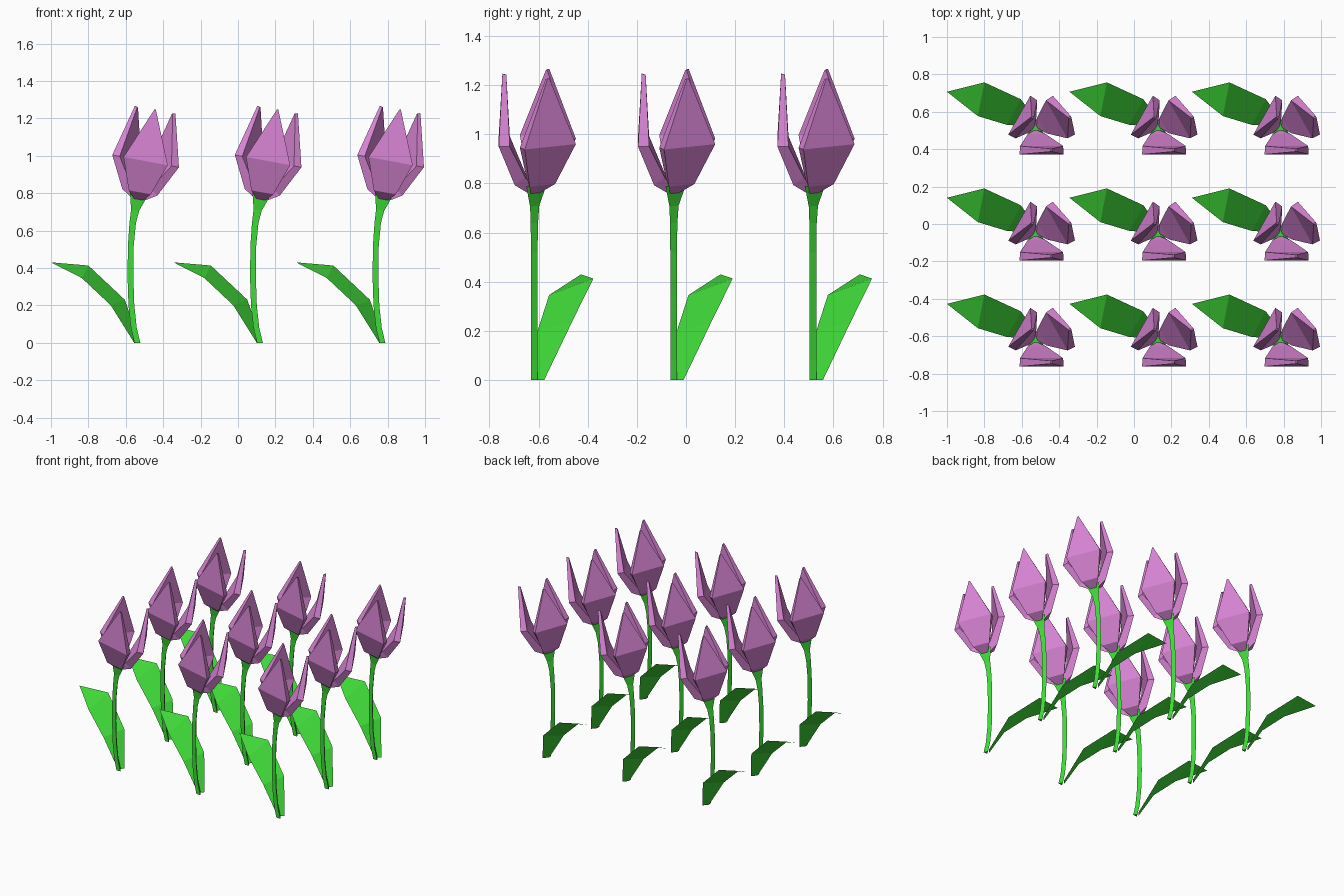
import bpy, math
from mathutils import Matrix, Vector

cube = bpy.data.objects.get("Cube")
if cube:
    bpy.data.objects.remove(cube, do_unlink=True)


def material(name, color):
    mat = bpy.data.materials.new(name)
    mat.diffuse_color = color
    mat.use_nodes = True
    mat.node_tree.nodes["Principled BSDF"].inputs["Base Color"].default_value = color
    return mat


def make_mesh(name, verts, faces, mat):
    mesh = bpy.data.meshes.new(name)
    mesh.from_pydata(verts, [], faces)
    mesh.materials.append(mat)
    return mesh


def loft(name, rings, mat):
    """Skin equal-length rings of points into a closed solid."""
    n = len(rings[0])
    verts = [p for ring in rings for p in ring]
    faces = [(k * n + i, k * n + (i + 1) % n, (k + 1) * n + (i + 1) % n, (k + 1) * n + i)
             for k in range(len(rings) - 1) for i in range(n)]
    faces += [tuple(reversed(range(n))), tuple(range(len(verts) - n, len(verts)))]
    return make_mesh(name, verts, faces, mat)


green = material("leaf green", (0.05, 0.70, 0.04, 1))
purple = material("petal purple", (0.68, 0.23, 0.65, 1))
TILT = math.radians(10.5)

# Three-sided stem that bends sideways and flares into a cup: x, z, radius
stem_path = [(0.117, 0, 0.018), (0.098, 0.08, 0.018), (0.085, 0.2, 0.018), (0.08, 0.35, 0.018),
             (0.082, 0.52, 0.018), (0.092, 0.64, 0.02), (0.105, 0.71, 0.025), (0.125, 0.795, 0.055)]
rings = []
for x, z, r in stem_path:
    lean = math.tan(TILT) if z > 0.7 else 0
    ring = []
    for a in (90, 210, 330):
        dx, dy = r * math.cos(math.radians(a)), r * math.sin(math.radians(a))
        ring.append((x + dx, -0.055 + dy, z - dx * lean))
    rings.append(ring)
stem = loft("stem", rings, green)

# Leaf: a thin folded blade
leaf = make_mesh("leaf", [
    (0.1, -0.045, 0), (0.13, -0.01, 0), (0.05, 0.1, 0.23), (-0.025, -0.037, 0.2),
    (-0.145, 0.19, 0.413), (-0.18, 0.01, 0.346), (-0.345, 0.14, 0.43)],
    [(0, 1, 2, 3), (3, 2, 4, 5), (5, 4, 6)], green)

# Petal sections from base to tip: outer radius, height, half width, then inner
sections = [((0, 0, 0.01), (0.012, 0.05, 0.01)),
            ((0.075, 0.055, 0.06), (0.032, 0.085, 0.05)),
            ((0.14, 0.225, 0.12), (0.095, 0.225, 0.117)),
            ((0.125, 0.505, 0.004), (0.109, 0.5, 0.004))]
rings = [[(ro, -wo, ho), (ro, wo, ho), (ri, wi, hi), (ri, -wi, hi)]
         for (ro, ho, wo), (ri, hi, wi) in sections]
petal = loft("petal", rings, purple)
bloom = Matrix.Translation((0.12, -0.055, 0.75)) @ Matrix.Rotation(TILT, 4, "Y")


def place(name, mesh, matrix):
    obj = bpy.data.objects.new(name, mesh)
    obj.matrix_world = matrix
    bpy.context.collection.objects.link(obj)


# Three rows of three flowers
for row in (-1, 0, 1):
    for col in (-1, 0, 1):
        spot = Matrix.Translation(Vector((col * 0.655, row * 0.567, 0)))
        place("stem", stem, spot)
        place("leaf", leaf, spot)
        for name, angle in (("front_petal", -90), ("left_petal", 30), ("right_petal", 150)):
            place(name, petal, spot @ bloom @ Matrix.Rotation(math.radians(angle), 4, "Z"))
